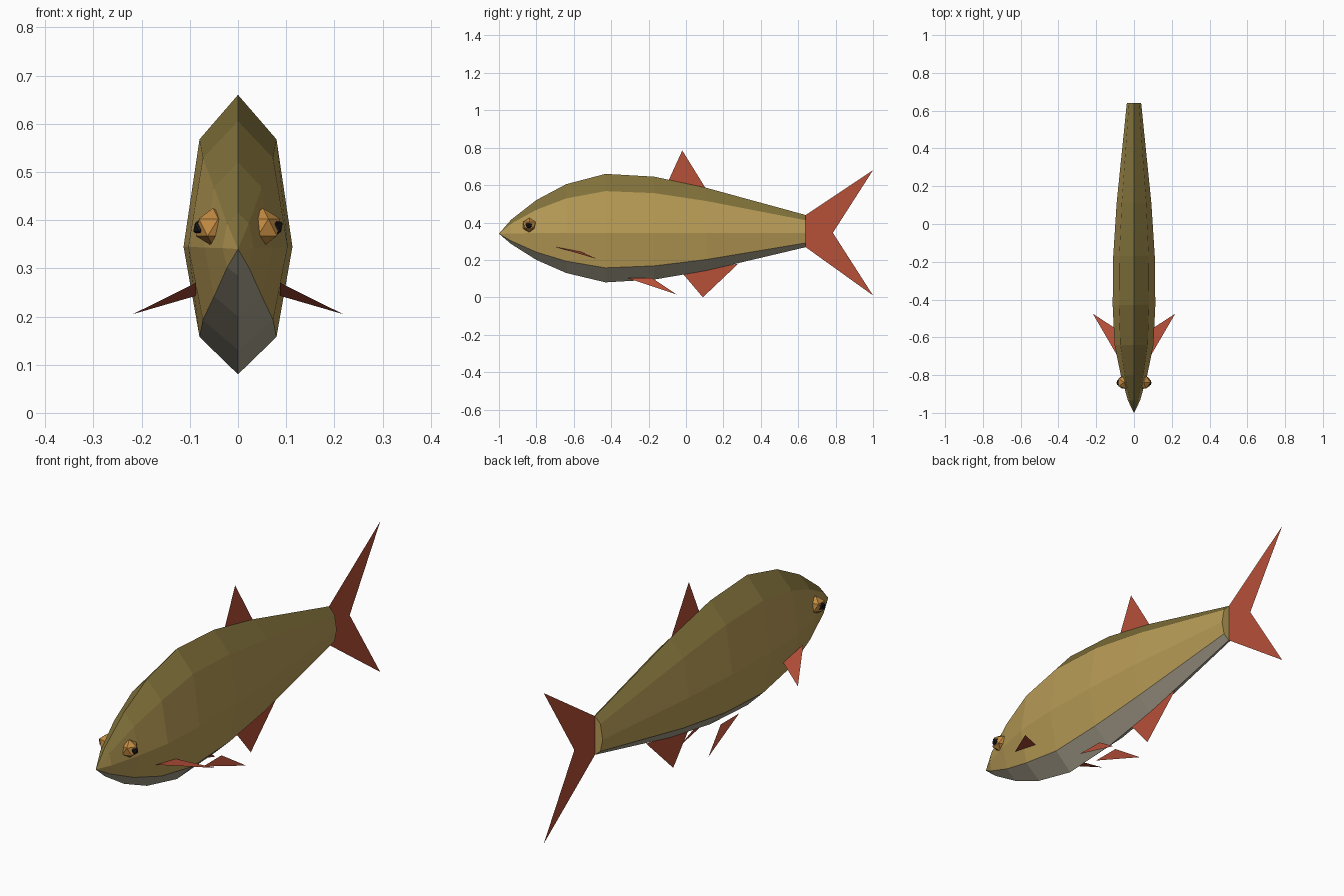
import bpy, bmesh, math
from mathutils import Vector

if "Cube" in bpy.data.objects:
    bpy.data.objects.remove(bpy.data.objects["Cube"])


def material(name, r, g, b):
    m = bpy.data.materials.new(name)
    lin = [((c / 255 + 0.055) / 1.055) ** 2.4 if c > 10 else c / 255 / 12.92 for c in (r, g, b)]
    m.diffuse_color = (*lin, 1)
    m.use_nodes = True
    m.node_tree.nodes["Principled BSDF"].inputs["Base Color"].default_value = m.diffuse_color
    return m


OLIVE = material("olive_back", 130, 114, 59)
GOLD = material("golden_side", 184, 156, 86)
GREY = material("pale_belly", 170, 163, 143)
RED = material("red_fin", 182, 80, 57)
AMBER = material("amber_eye", 196, 140, 66)
BLACK = material("black_pupil", 24, 24, 28)


def finish(name, bm, mats):
    mesh = bpy.data.meshes.new(name)
    bm.to_mesh(mesh)
    bm.free()
    for m in mats:
        mesh.materials.append(m)
    ob = bpy.data.objects.new(name, mesh)
    bpy.context.collection.objects.link(ob)
    return ob


# Body: octagonal rings (y, half width, top z, middle z, bottom z) from a pointed snout
RINGS = [(-0.935, 0.032, 0.415, 0.342, 0.285),
         (-0.80, 0.070, 0.52, 0.343, 0.20),
         (-0.64, 0.103, 0.605, 0.345, 0.13),
         (-0.43, 0.113, 0.66, 0.345, 0.08),
         (-0.17, 0.110, 0.645, 0.345, 0.095),
         (0.11, 0.092, 0.585, 0.345, 0.143),
         (0.64, 0.038, 0.44, 0.345, 0.268)]
bm = bmesh.new()
snout = bm.verts.new((0, -1, 0.34))
loops = []
for y, w, top, mid, low in RINGS:
    loop = []
    for k in range(8):
        a = k * math.pi / 4
        s = math.sin(a)
        loop.append(bm.verts.new((w * math.cos(a), y, mid + s * (top - mid if s > 0 else mid - low))))
    loops.append(loop)

# Strips by position around the ring: side, back, back, side, side, belly, belly, side
STRIP = (1, 0, 0, 1, 1, 2, 2, 1)
for k in range(8):
    n = (k + 1) % 8
    bm.faces.new((snout, loops[0][k], loops[0][n])).material_index = STRIP[k]
    for a, b in zip(loops, loops[1:]):
        bm.faces.new((a[k], b[k], b[n], a[n])).material_index = STRIP[k]
bm.faces.new(loops[-1]).material_index = 1
bmesh.ops.recalc_face_normals(bm, faces=bm.faces)
finish("body", bm, (OLIVE, GOLD, GREY))


# Thin fins
def fin(name, points, faces=None):
    bm = bmesh.new()
    vs = [bm.verts.new(p) for p in points]
    for f in faces or [range(len(vs))]:
        bm.faces.new([vs[i] for i in f])
    finish(name, bm, (RED,))


fin("tail_fin", [(0, 0.64, 0.44), (0, 1.0, 0.68), (0, 0.785, 0.345), (0, 1.0, 0.01), (0, 0.64, 0.268)],
    [(0, 1, 2), (0, 2, 4), (4, 2, 3)])
fin("dorsal_fin", [(0, -0.10, 0.61), (0, -0.02, 0.785), (0, 0.11, 0.575)])
fin("anal_fin", [(0, -0.02, 0.13), (0, 0.09, 0.0), (0, 0.28, 0.18)])


# Eyes and paired fins
def ball(name, centre, radius, mat):
    bm = bmesh.new()
    bmesh.ops.create_icosphere(bm, subdivisions=1, radius=radius)
    bmesh.ops.translate(bm, verts=bm.verts, vec=Vector(centre))
    finish(name, bm, (mat,))


for side, s in (("right", 1), ("left", -1)):
    fin(side + "_pectoral_fin", [(s * 0.087, -0.70, 0.27), (s * 0.087, -0.56, 0.243), (s * 0.218, -0.475, 0.205)])
    fin(side + "_pelvic_fin", [(s * 0.045, -0.31, 0.102), (s * 0.045, -0.18, 0.102), (s * 0.075, -0.05, 0.015)])
    ball(side + "_eye", (s * 0.052, -0.838, 0.385), 0.04, AMBER)
    ball(side + "_pupil", (s * 0.075, -0.84, 0.385), 0.02, BLACK)
